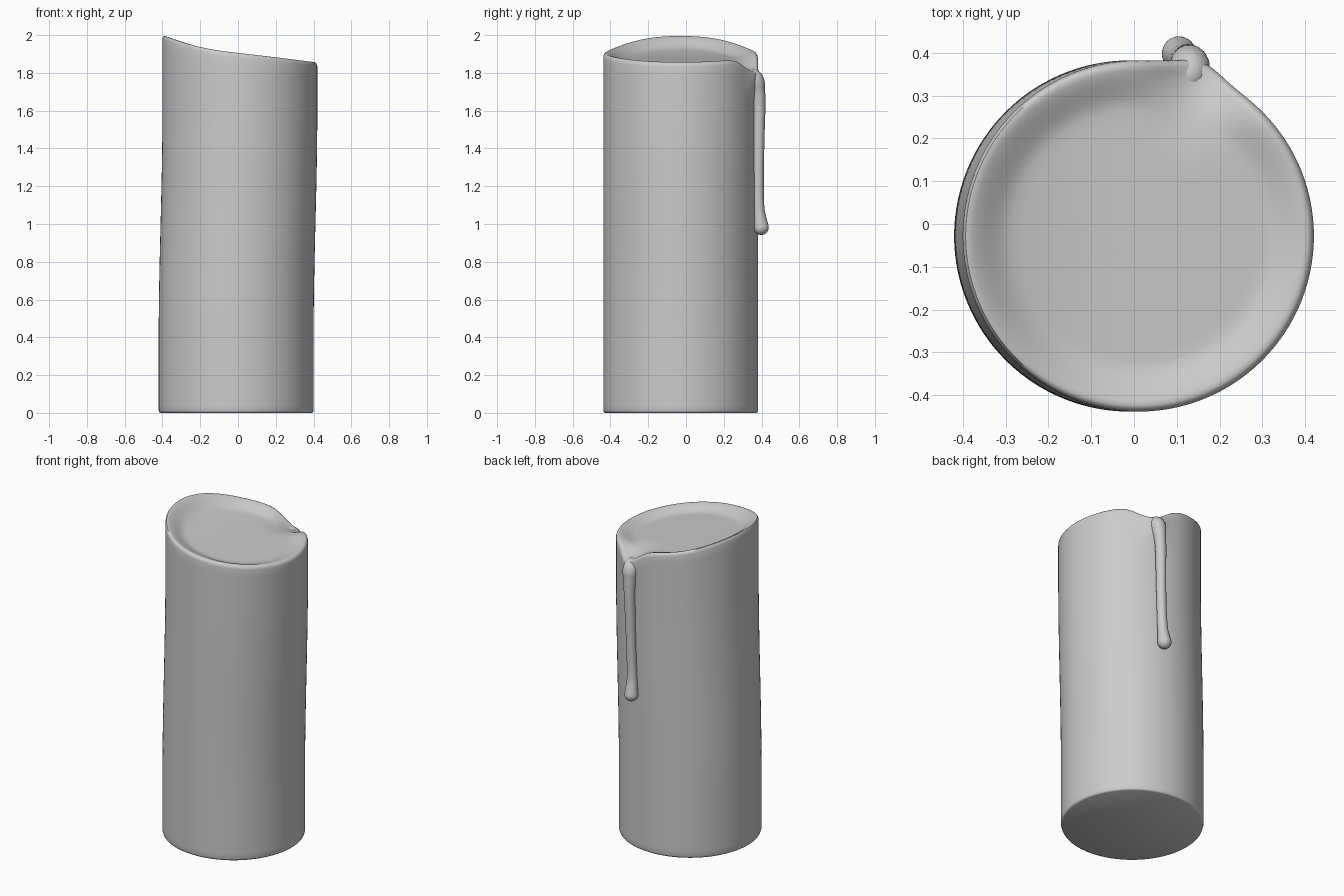
import bpy, bmesh
from math import sin, cos, pi, exp, radians

if "Cube" in bpy.data.objects:
    bpy.data.objects.remove(bpy.data.objects["Cube"])

SEG, R, CY = 160, 0.41, -0.028
NOTCH = radians(69)
RIM = [(-0.42, 2.005), (-0.38, 1.995), (-0.3, 1.965), (-0.2, 1.936),
       (-0.1, 1.918), (0, 1.906), (0.2, 1.883), (0.44, 1.853)]


def rim_height(x):
    for (x0, z0), (x1, z1) in zip(RIM, RIM[1:]):
        if x <= x1:
            break
    return z0 + (z1 - z0) * (x - x0) / (x1 - x0)


def smooth_rim(x):
    return sum(rim_height(x + d * 0.015) for d in range(-3, 4)) / 7


def smoothstep(a, b, v):
    t = min(1, max(0, (v - a) / (b - a)))
    return t * t * (3 - 2 * t)


def lean(z):
    return -0.01 + 0.02 * smoothstep(0.4, 1.6, z)


def bell(a, width):
    return exp(-((a - NOTCH) / radians(width)) ** 2)


def top_z(a, f):
    # tilted pool with a raised rim and a pouring notch
    x = 0.01 + R * f * cos(a)
    dish = 0.035 * (1 - smoothstep(0.72, 0.98, f))
    return smooth_rim(x) - dish - 0.08 * bell(a, 16) * smoothstep(0.45, 0.95, f) * (1 - dish / 0.05)


# candle body: stacked side rings, rounded rim, dished top
bm = bmesh.new()
rings = []


def add_ring(func):
    rings.append([bm.verts.new(func(2 * pi * i / SEG)) for i in range(SEG)])


def side_point(t, inset=0.0, drop=0.0):
    def func(a):
        z = t * (top_z(a, 1) - drop)
        r = R - inset + 0.022 * bell(a - radians(1), 9) * smoothstep(1.62, 1.78, z)
        return lean(z) + r * cos(a), CY + r * sin(a), z
    return func


def top_point(f):
    def func(a):
        r = R * f + 0.02 * bell(a - radians(1), 9) * smoothstep(0.8, 1, f)
        return 0.01 + r * cos(a), CY + r * sin(a), top_z(a, f)
    return func


add_ring(lambda a: (-0.01 + 0.4 * cos(a), CY + 0.4 * sin(a), 0))
add_ring(lambda a: (-0.01 + 0.407 * cos(a), CY + 0.407 * sin(a), 0.004))
add_ring(lambda a: (-0.01 + R * cos(a), CY + R * sin(a), 0.014))
for k in range(1, 41):
    add_ring(side_point(k / 40, 0, 0.022))
add_ring(side_point(1, 0.002, 0.012))
add_ring(side_point(1, 0.007, 0.004))
for f in (0.965, 0.94, 0.91, 0.88, 0.84, 0.8, 0.76, 0.72, 0.66, 0.6, 0.5, 0.4, 0.3, 0.2, 0.1):
    add_ring(top_point(f))
for a, b in zip(rings, rings[1:]):
    for i in range(SEG):
        j = (i + 1) % SEG
        bm.faces.new((a[i], a[j], b[j], b[i]))
bm.faces.new(rings[0][::-1])
bm.faces.new(rings[-1])
mesh = bpy.data.meshes.new("candle_body")
bm.to_mesh(mesh)
bm.free()
body = bpy.data.objects.new("candle_body", mesh)
bpy.context.collection.objects.link(body)

# wax drip: tapered tube running from the notch down to a bulb
PATH = [(0.125, 0.325, 1.785, 0.035), (0.13, 0.352, 1.778, 0.044),
        (0.13, 0.368, 1.755, 0.047), (0.128, 0.379, 1.71, 0.040),
        (0.126, 0.386, 1.65, 0.034), (0.122, 0.386, 1.5, 0.031),
        (0.115, 0.383, 1.25, 0.029), (0.108, 0.386, 1.07, 0.031),
        (0.106, 0.394, 1.01, 0.037), (0.105, 0.398, 0.982, 0.040)]
curve = bpy.data.curves.new("wax_drip", 'CURVE')
curve.dimensions = '3D'
curve.bevel_depth = 1
curve.bevel_resolution = 6
curve.resolution_u = 6
sp = curve.splines.new('BEZIER')
sp.bezier_points.add(len(PATH) - 1)
sp.radius_interpolation = 'CARDINAL'
for p, (x, y, z, r) in zip(sp.bezier_points, PATH):
    p.co = (x, y, z)
    p.radius = r
    p.handle_left_type = p.handle_right_type = 'AUTO'
drip = bpy.data.objects.new("wax_drip", curve)
bpy.context.collection.objects.link(drip)
bpy.ops.object.select_all(action='DESELECT')
drip.select_set(True)
bpy.context.view_layer.objects.active = drip
bpy.ops.object.convert(target='MESH')
drip = bpy.context.object

# rounded ends of the drip
ends = []
for name, (x, y, z, r) in (("drip_bulb", PATH[-1]), ("drip_start", PATH[0])):
    bpy.ops.mesh.primitive_uv_sphere_add(segments=32, ring_count=16, radius=r, location=(x, y, z))
    bpy.context.object.name = name
    ends.append(bpy.context.object)

for ob in [body, drip] + ends:
    bpy.ops.object.select_all(action='DESELECT')
    ob.select_set(True)
    bpy.context.view_layer.objects.active = ob
    bpy.ops.object.shade_smooth_by_angle(angle=radians(50))
